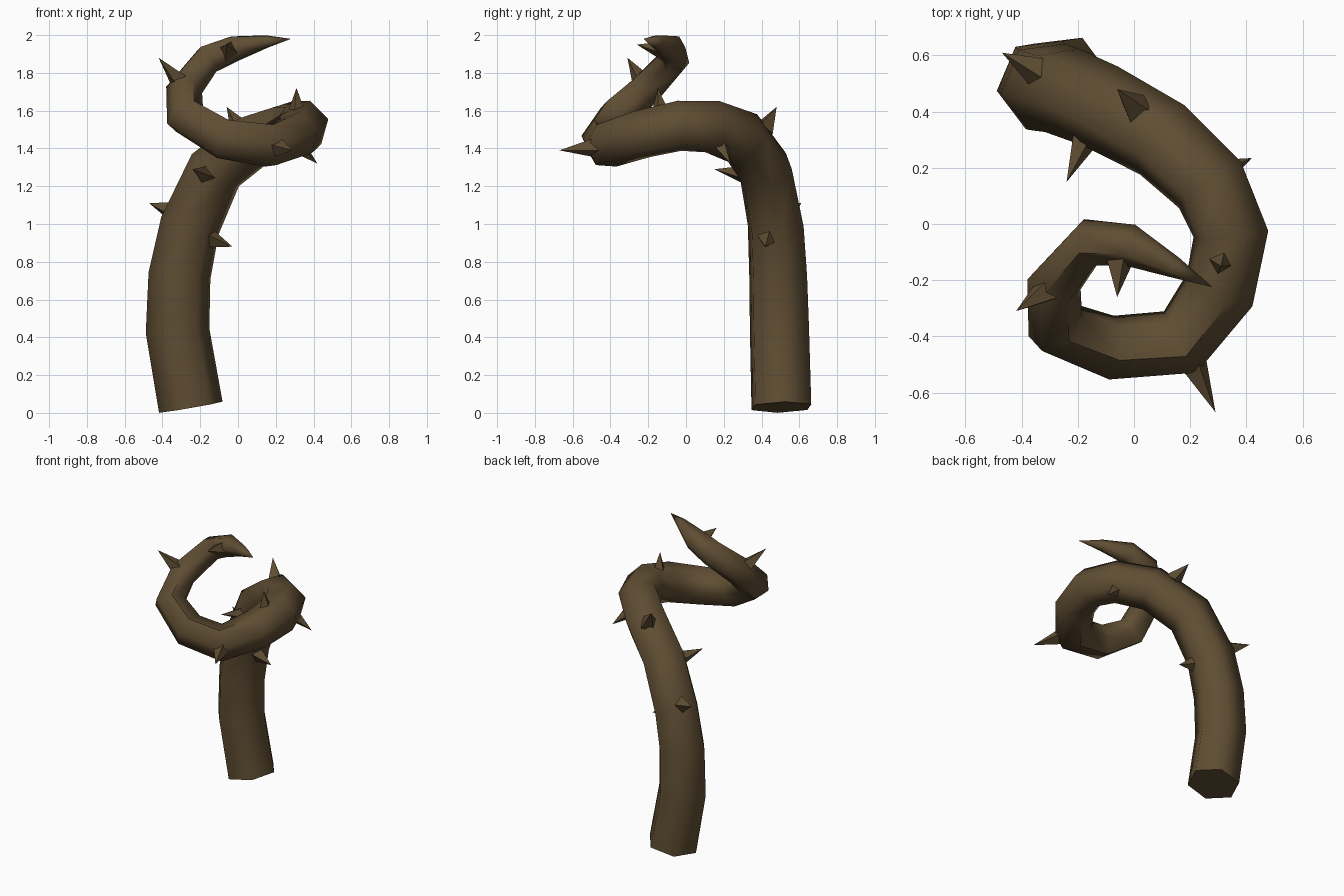
import bpy, bmesh, math
from mathutils import Vector

if "Cube" in bpy.data.objects:
    bpy.data.objects.remove(bpy.data.objects["Cube"])

bark = bpy.data.materials.new("thorn brown")
bark.diffuse_color = (0.115, 0.075, 0.033, 1)
bark.use_nodes = True
bark.node_tree.nodes["Principled BSDF"].inputs["Base Color"].default_value = bark.diffuse_color

# Centre line of the curling vine: x, y, z, radius
PATH = [
    (-0.25, 0.505, 0.03, 0.172), (-0.32, 0.495, 0.435, 0.170), (-0.31, 0.488, 0.725, 0.166),
    (-0.255, 0.475, 0.99, 0.160), (-0.12, 0.42, 1.285, 0.154), (0.10, 0.30, 1.455, 0.148),
    (0.27, 0.14, 1.515, 0.142), (0.345, -0.035, 1.52, 0.138), (0.305, -0.235, 1.475, 0.132),
    (0.165, -0.42, 1.415, 0.124), (-0.08, -0.44, 1.45, 0.115), (-0.28, -0.365, 1.57, 0.108),
    (-0.285, -0.215, 1.71, 0.098), (-0.16, -0.065, 1.87, 0.086), (-0.015, -0.075, 1.93, 0.075),
    (0.145, -0.155, 1.965, 0.038),
]
TIP = Vector((0.28, -0.225, 1.98))

# Thorns: base point on the bark, tip
THORNS = [
    ((-0.14, 0.43, 0.92), (-0.03, 0.42, 0.88)), ((-0.36, 0.55, 1.07), (-0.47, 0.61, 1.11)),
    ((-0.17, 0.31, 1.26), (-0.24, 0.15, 1.29)), ((0.0, 0.42, 1.52), (-0.06, 0.48, 1.62)),
    ((0.30, 0.18, 1.43), (0.42, 0.235, 1.32)), ((0.31, -0.135, 1.59), (0.31, -0.15, 1.72)),
    ((0.21, -0.49, 1.405), (0.29, -0.67, 1.39)), ((-0.315, -0.24, 1.76), (-0.42, -0.31, 1.88)),
    ((-0.05, -0.13, 1.92), (-0.06, -0.26, 1.95)),
]


def finish(bm, name):
    bmesh.ops.recalc_face_normals(bm, faces=bm.faces)
    mesh = bpy.data.meshes.new(name)
    bm.to_mesh(mesh)
    bm.free()
    mesh.materials.append(bark)
    ob = bpy.data.objects.new(name, mesh)
    bpy.context.collection.objects.link(ob)
    return ob


def ring(bm, centre, u, v, r, n, turn=0.0):
    return [bm.verts.new(centre + r * (math.cos(a) * u + math.sin(a) * v))
            for a in (turn + math.tau * i / n for i in range(n))]


def bridge(bm, a, b):
    for i in range(len(a)):
        j = (i + 1) % len(a)
        bm.faces.new((a[i], a[j], b[j], b[i]))


# Vine: hexagonal tube swept along the path without twisting
bm = bmesh.new()
pts = [Vector(p[:3]) for p in PATH] + [TIP]
u, prev_t, prev = Vector((1, 0, 0)), Vector((0, 0, 1)), None
for i, p in enumerate(PATH):
    t = (pts[i + 1] - pts[i]).normalized()
    if i:
        t = (t + (pts[i] - pts[i - 1]).normalized()).normalized()
    u = prev_t.rotation_difference(t) @ u
    u = (u - t * u.dot(t)).normalized()
    prev_t = t
    cur = ring(bm, pts[i], u, t.cross(u), p[3], 6, math.radians(7))
    if prev:
        bridge(bm, prev, cur)
    else:
        bm.faces.new(cur)
    prev = cur
tip = bm.verts.new(TIP)
for i in range(6):
    bm.faces.new((prev[i], prev[(i + 1) % 6], tip))
vine = finish(bm, "vine")
bpy.context.view_layer.objects.active = vine
vine.select_set(True)
bpy.ops.object.shade_smooth_by_angle(angle=math.radians(62))

# Thorns: four-sided spikes sunk slightly into the bark
for k, (b, e) in enumerate(THORNS):
    bm = bmesh.new()
    b, e = Vector(b), Vector(e)
    d = (e - b).normalized()
    u = d.orthogonal().normalized()
    base = ring(bm, b - d * 0.03, u, d.cross(u), 0.06, 4, 0.5)
    bm.faces.new(base)
    top = bm.verts.new(e)
    for i in range(4):
        bm.faces.new((base[i], base[(i + 1) % 4], top))
    finish(bm, f"thorn_{k + 1}")
